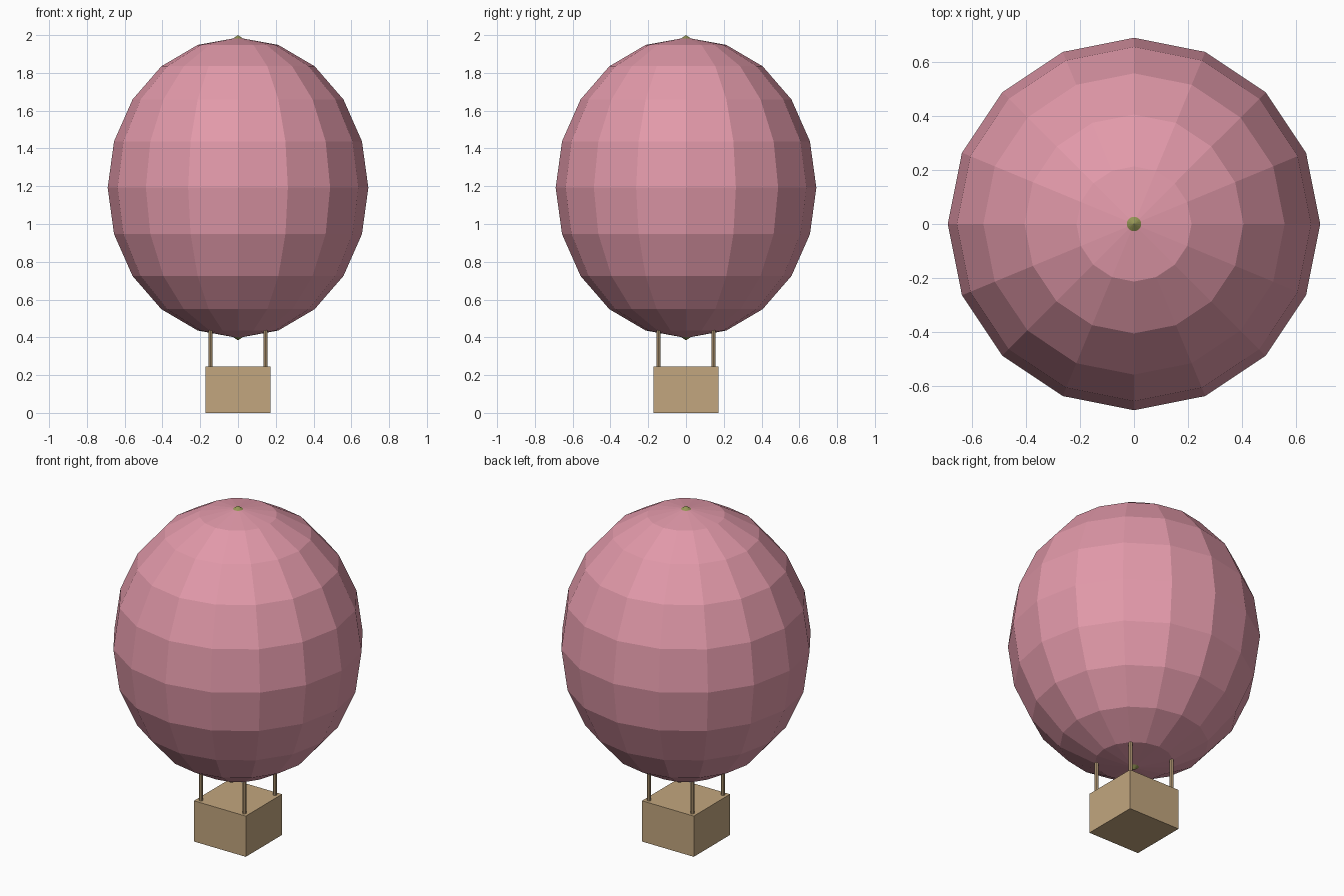
import bpy
from math import pi

cube = bpy.data.objects.get("Cube")
if cube:
    bpy.data.objects.remove(cube, do_unlink=True)


def make_material(name, rgb):
    mat = bpy.data.materials.new(name)
    mat.use_nodes = True
    colour = (*rgb, 1.0)
    mat.diffuse_color = colour
    mat.node_tree.nodes["Principled BSDF"].inputs["Base Color"].default_value = colour
    return mat


pink = make_material("pink_fabric", (0.76, 0.32, 0.40))
tan = make_material("tan_wicker", (0.54, 0.38, 0.21))
olive = make_material("olive_cap", (0.30, 0.30, 0.09))


def finish(name, mat, scale=(1, 1, 1)):
    obj = bpy.context.object
    obj.name = name
    obj.scale = scale
    obj.data.materials.append(mat)
    return obj


# Faceted envelope
CENTRE, HALF_HEIGHT, RADIUS = 1.192, 0.795, 0.69
bpy.ops.mesh.primitive_uv_sphere_add(segments=16, ring_count=10, radius=1,
                                     location=(0, 0, CENTRE))
finish("envelope", pink, (RADIUS, RADIUS, HALF_HEIGHT))

# Small pointed caps at both poles
for name, side in (("top_cap", 1), ("bottom_cap", -1)):
    bpy.ops.mesh.primitive_cone_add(vertices=16, radius1=0.03, radius2=0, depth=0.02,
                                    location=(0, 0, CENTRE + side * 0.798),
                                    rotation=(0 if side > 0 else pi, 0, 0))
    finish(name, olive)

# Solid basket
WIDTH, HEIGHT = 0.345, 0.245
bpy.ops.mesh.primitive_cube_add(size=1, location=(0, 0, HEIGHT / 2))
finish("basket", tan, (WIDTH, WIDTH, HEIGHT))

# Four corner poles running up into the envelope
POLE_TOP = 0.47
for x_name, x in (("left", 1), ("right", -1)):
    for y_name, y in (("front", -1), ("back", 1)):
        bpy.ops.mesh.primitive_cylinder_add(
            vertices=8, radius=0.011, depth=POLE_TOP - HEIGHT + 0.02,
            location=(x * 0.145, y * 0.145, (POLE_TOP + HEIGHT - 0.02) / 2))
        finish(f"{y_name}_{x_name}_pole", tan)
